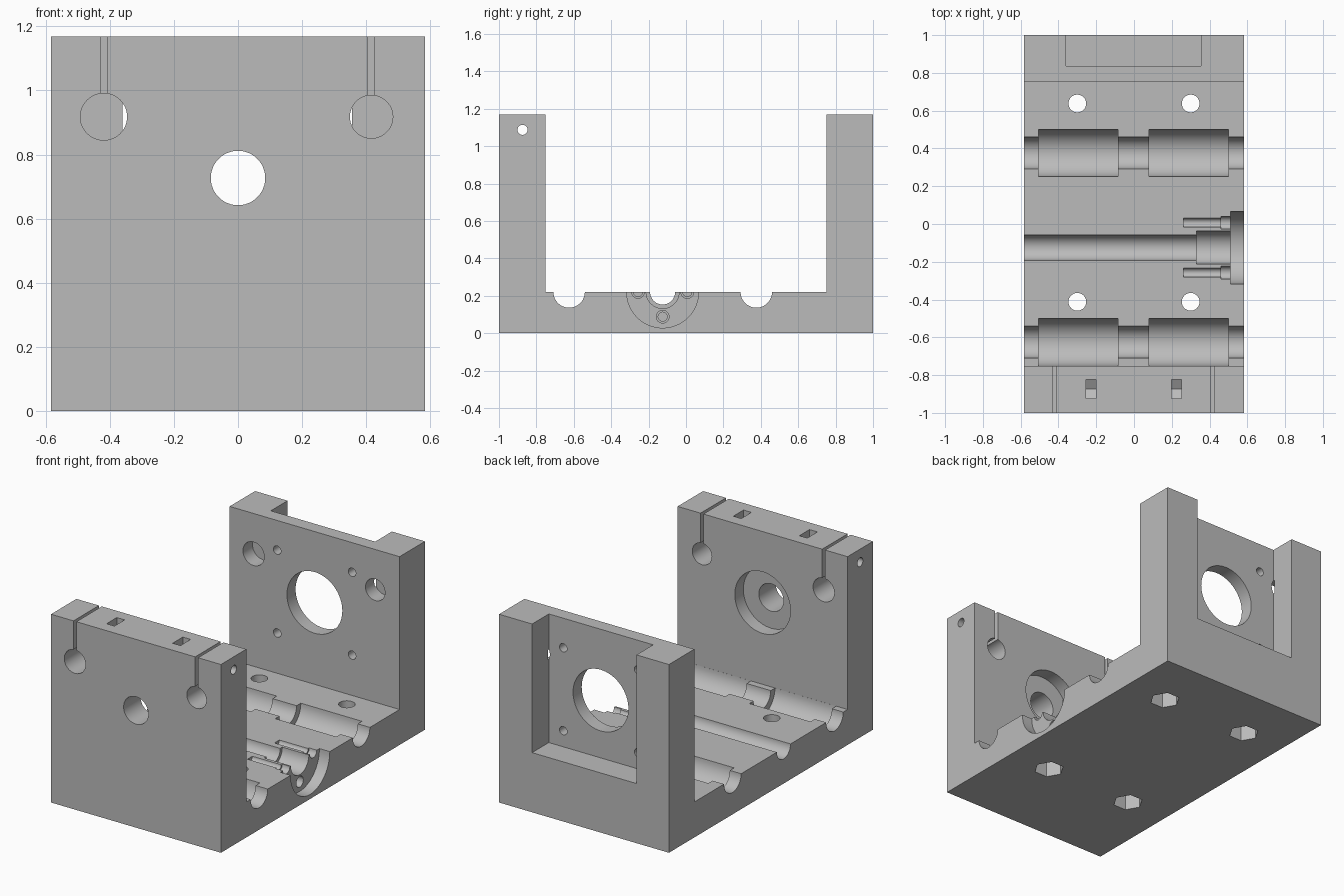
import bpy, bmesh, math
from mathutils import Vector

default = bpy.data.objects.get("Cube")
if default:
    bpy.data.objects.remove(default, do_unlink=True)

grey = bpy.data.materials.new("light_grey")
grey.use_nodes = True
grey.diffuse_color = (0.5, 0.5, 0.5, 1)
grey.node_tree.nodes["Principled BSDF"].inputs["Base Color"].default_value = (0.5, 0.5, 0.5, 1)

# Axis -> how a 2D profile point (u, v) and a depth d map to 3D
PLACE = {
    "x": lambda u, v, d: Vector((d, u, v)),
    "y": lambda u, v, d: Vector((u, d, v)),
    "z": lambda u, v, d: Vector((u, v, d)),
}


def prism(name, profile, axis, start, end):
    """Extrude a closed 2D profile along an axis."""
    bm = bmesh.new()
    face = bm.faces.new([bm.verts.new(PLACE[axis](u, v, start)) for u, v in profile])
    side = bmesh.ops.extrude_face_region(bm, geom=[face])["geom"]
    moved = [g for g in side if isinstance(g, bmesh.types.BMVert)]
    bmesh.ops.translate(bm, verts=moved, vec=PLACE[axis](0, 0, end - start))
    bmesh.ops.recalc_face_normals(bm, faces=bm.faces)
    mesh = bpy.data.meshes.new(name)
    bm.to_mesh(mesh)
    bm.free()
    mesh.materials.append(grey)
    obj = bpy.data.objects.new(name, mesh)
    bpy.context.collection.objects.link(obj)
    return obj


def circle(u, v, r, sides=48):
    return [(u + r * math.cos(i * math.tau / sides), v + r * math.sin(i * math.tau / sides))
            for i in range(sides)]


def rect(u0, u1, v0, v1):
    return [(u0, v0), (u1, v0), (u1, v1), (u0, v1)]


def cut(profile, axis, start, end):
    """Subtract an extruded profile from the body."""
    cutter = prism("cutter", profile, axis, start, end)
    cutter.hide_render = True
    mod = body.modifiers.new("cut", "BOOLEAN")
    mod.operation = "DIFFERENCE"
    mod.solver = "EXACT"
    mod.object = cutter
    bpy.ops.object.modifier_apply(modifier=mod.name)
    bpy.data.objects.remove(cutter, do_unlink=True)


W, H, FLOOR, WALL = 0.583, 1.168, 0.22, 0.751
FAR = 1.5

# U-shaped carriage body
body = prism("carriage_body", [(-1, 0), (1, 0), (1, H), (WALL, H), (WALL, FLOOR),
                               (-WALL, FLOOR), (-WALL, H), (-1, H)], "x", -W, W)
bpy.context.view_layer.objects.active = body
body.select_set(True)

# Rod grooves with bearing seats across the floor
for y in (-0.625, 0.376):
    cut(circle(y, FLOOR, 0.084), "x", -FAR, FAR)
    for x in (-0.295, 0.29):
        cut(circle(y, FLOOR, 0.1255), "x", x - 0.21, x + 0.21)

# Lead screw groove, nut barrel and flange seat
SCREW = -0.125
cut(circle(SCREW, FLOOR, 0.067), "x", -FAR, FAR)
cut(circle(SCREW, FLOOR, 0.088), "x", 0.33, FAR)
cut(circle(SCREW, FLOOR, 0.192, 64), "x", 0.512, FAR)

# Flange bolt holes with wider heads
for dy, dz in ((-0.132, 0), (0.132, 0), (0, -0.132)):
    cut(circle(SCREW + dy, FLOOR + dz, 0.024, 24), "x", 0.262, FAR)
    cut(circle(SCREW + dy, FLOOR + dz, 0.034, 24), "x", 0.46, FAR)

# Mounting holes with hexagonal nut pockets underneath
for x in (-0.3, 0.3):
    for y in (-0.412, 0.638):
        cut(circle(x, y, 0.047, 32), "z", -FAR, 0.5)
        cut(circle(x, y, 0.087, 6), "z", -FAR, 0.1)

# Front wall: screw hole with bearing seat on the inside
AXIS = 0.727
cut(circle(0, AXIS, 0.085), "y", -FAR, -0.5)
cut(circle(0, AXIS, 0.191, 64), "y", -0.835, -0.5)

# Back wall: motor recess, opening and bolt holes
cut(rect(-0.36, 0.356, 0.37, FAR), "y", 0.836, FAR)
cut(circle(0, AXIS, 0.19, 64), "y", 0.5, FAR)
for x in (-0.257, 0.257):
    for z in (AXIS - 0.257, AXIS + 0.257):
        cut(circle(x, z, 0.026, 24), "y", 0.5, FAR)

# Rod holes in both walls, with clamping slits in the front wall
for x, r in ((-0.419, 0.073), (0.416, 0.067)):
    cut(circle(x, 0.918, r), "y", -FAR, -0.5)
    cut(circle(x, 0.918, r), "y", 0.5, 0.845)
    cut(rect(x - 0.01, x + 0.01, 0.918, FAR), "y", -FAR, -0.5)

# Clamp bolt bore and V-bottomed nut slots in the top of the front wall
BOLT = -0.874
cut(circle(BOLT, 1.087, 0.027, 24), "x", -FAR, FAR)
for x in (-0.228, 0.225):
    cut([(BOLT - 0.05, FAR), (BOLT - 0.05, 1.058), (BOLT, 1.029),
         (BOLT + 0.05, 1.058), (BOLT + 0.05, FAR)], "x", x - 0.027, x + 0.027)

bpy.ops.object.shade_smooth_by_angle(angle=math.radians(25))
